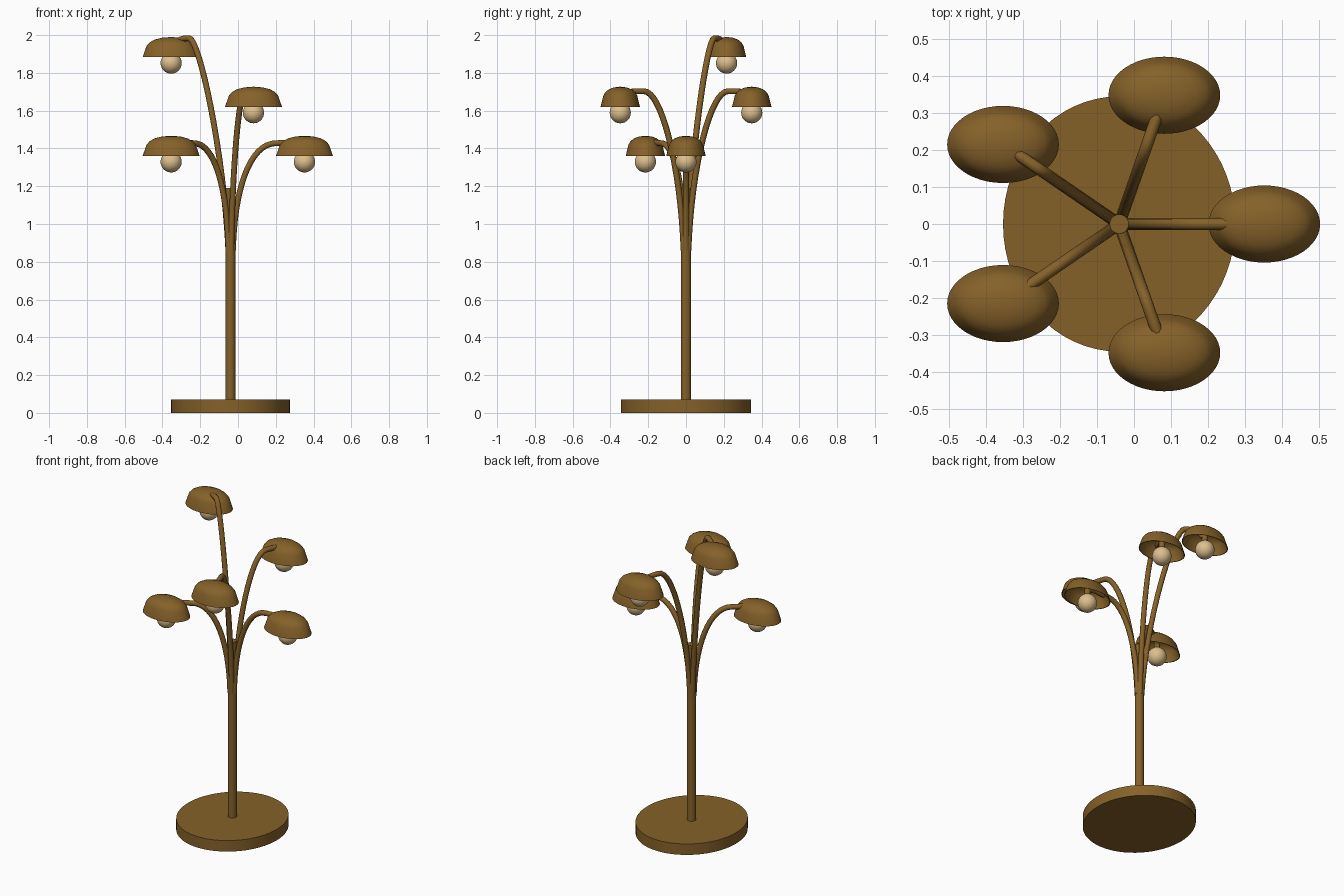
import bpy, bmesh, math
from mathutils import Vector

if "Cube" in bpy.data.objects:
    bpy.data.objects.remove(bpy.data.objects["Cube"], do_unlink=True)


def make_material(name, rgb):
    mat = bpy.data.materials.new(name)
    mat.use_nodes = True
    mat.diffuse_color = (*rgb, 1)
    mat.node_tree.nodes["Principled BSDF"].inputs["Base Color"].default_value = (*rgb, 1)
    return mat


BRONZE = make_material("bronze brown", (0.235, 0.12, 0.022))
GLASS = make_material("warm cream", (0.72, 0.52, 0.27))
AXIS_X = -0.04   # the pole stands slightly off centre


def finish(obj, name, mat, angle=30):
    obj.name = name
    obj.data.materials.clear()
    obj.data.materials.append(mat)
    bpy.ops.object.select_all(action="DESELECT")
    obj.select_set(True)
    bpy.context.view_layer.objects.active = obj
    bpy.ops.object.shade_smooth_by_angle(angle=math.radians(angle))
    return obj


def cylinder(name, x, y, rx, ry, bottom, top, sides):
    bpy.ops.mesh.primitive_cylinder_add(vertices=sides, radius=1, depth=top - bottom,
                                        location=(x, y, (bottom + top) / 2))
    obj = bpy.context.object
    obj.scale = (rx, ry, 1)
    bpy.ops.object.transform_apply(location=False, rotation=False, scale=True)
    return finish(obj, name, BRONZE)


def lathe(name, profile, location, scale_y, sides=48):
    """Spin a (radius, height) outline round z, then squash it along y."""
    bm = bmesh.new()
    verts = [bm.verts.new((r, 0, z)) for r, z in profile]
    edges = [bm.edges.new(pair) for pair in zip(verts, verts[1:])]
    bmesh.ops.spin(bm, geom=verts + edges, axis=(0, 0, 1), cent=(0, 0, 0),
                   steps=sides, angle=math.tau)
    bmesh.ops.remove_doubles(bm, verts=bm.verts, dist=1e-5)
    bmesh.ops.scale(bm, vec=(1, scale_y, 1), verts=bm.verts)
    bmesh.ops.recalc_face_normals(bm, faces=bm.faces)
    mesh = bpy.data.meshes.new(name)
    bm.to_mesh(mesh)
    bm.free()
    obj = bpy.data.objects.new(name, mesh)
    obj.location = location
    bpy.context.collection.objects.link(obj)
    return finish(obj, name, BRONZE, 28)


def arm(name, cx, cy, points):
    """Tube along a Bezier path given as (reach, height) triples: left, point, right."""
    curve = bpy.data.curves.new(name, "CURVE")
    curve.dimensions = "3D"
    curve.bevel_depth = 0.016
    curve.bevel_resolution = 3
    curve.resolution_u = 16
    curve.use_fill_caps = True
    spline = curve.splines.new("BEZIER")
    spline.bezier_points.add(len(points) - 1)
    for bp, triple in zip(spline.bezier_points, points):
        bp.handle_left_type = bp.handle_right_type = "FREE"
        bp.handle_left, bp.co, bp.handle_right = [
            Vector((AXIS_X + (cx - AXIS_X) * f, cy * f, z)) for f, z in triple]
    obj = bpy.data.objects.new(name, curve)
    bpy.context.collection.objects.link(obj)
    bpy.ops.object.select_all(action="DESELECT")
    obj.select_set(True)
    bpy.context.view_layer.objects.active = obj
    bpy.ops.object.convert(target="MESH")
    finish(bpy.context.object, name, BRONZE, 50)


# Base and pole
cylinder("base", AXIS_X, 0, 0.314, 0.345, 0, 0.07, 64)
cylinder("pole", AXIS_X, 0, 0.026, 0.026, 0.06, 1.19, 24)

# Thin domed shade: outer skin up to the crown, then back down the inside
OUTER = [(0.151, 0), (0.130, 0.06), (0.113, 0.079), (0.088, 0.093), (0.05, 0.103), (0, 0.107)]
INNER = [(0, 0.101), (0.05, 0.097), (0.086, 0.087), (0.109, 0.074), (0.125, 0.057), (0.146, 0)]
SHADE = OUTER + INNER + OUTER[:1]

# Bend of the arms: first handle, apex handle, apex
BENDS = {
    "low": (1.36, (0.05, 1.17), 0.25, (0.62, 1.428)),
    "mid": (1.62, (0.08, 1.30), 0.37, (0.64, 1.703)),
    "tall": (1.883, (0.11, 1.37), 0.52, (0.70, 1.984)),
}
LAMPS = [
    ("left", 0.352, 0, "low"),
    ("back_left", 0.082, 0.348, "mid"),
    ("front_left", 0.082, -0.348, "mid"),
    ("back_right", -0.354, 0.215, "tall"),
    ("front_right", -0.354, -0.215, "low"),
]

# Five lamp heads, each with arm, shade, socket and bulb
for side, x, y, kind in LAMPS:
    rim, rise, ease, (reach, apex) = BENDS[kind]
    start = (0.035, 0.86)
    end = (0.98, rim + 0.05)
    arm(side + "_arm", x, y, [
        (start, start, rise),
        ((ease, apex), (reach, apex), (reach + 0.14, apex)),
        ((0.93, rim + 0.085), end, end),
    ])
    lathe(side + "_shade", SHADE, (x, y, rim), 0.69)
    cylinder(side + "_socket", x, y, 0.018, 0.018, rim + 0.01, rim + 0.1, 16)
    bpy.ops.mesh.primitive_uv_sphere_add(segments=32, ring_count=16, radius=0.056,
                                         location=(x, y, rim - 0.031))
    finish(bpy.context.object, side + "_bulb", GLASS)
